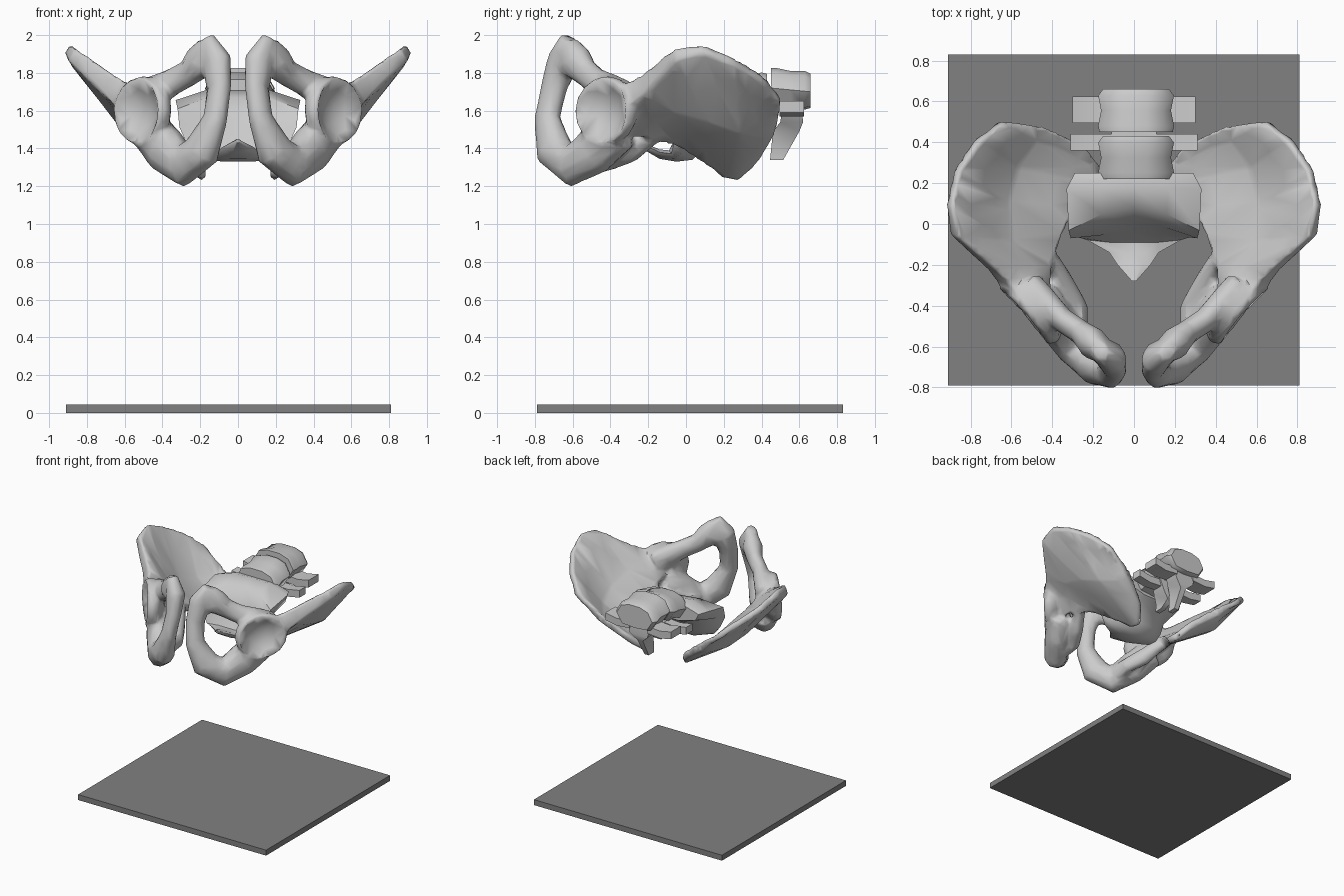
import bpy, bmesh, math
from mathutils import Vector, Matrix

if "Cube" in bpy.data.objects:
    bpy.data.objects.remove(bpy.data.objects["Cube"])


def loft(bm, rings):
    """Closed skin through a list of equally long point rings."""
    vs = [[bm.verts.new(p) for p in r] for r in rings]
    n = len(vs[0])
    for a, b in zip(vs, vs[1:]):
        for i in range(n):
            j = (i + 1) % n
            bm.faces.new((a[i], a[j], b[j], b[i]))
    bm.faces.new(vs[0][::-1])
    bm.faces.new(vs[-1])


def tube(bm, pts, sides=10, ref=Vector((0.8, -0.6, 0)), flat=1.0):
    """Bar through (x, y, z, radius) stations, flattened along ref."""
    P = [Vector(p[:3]) for p in pts]
    rings = []
    for i, p in enumerate(pts):
        t = (P[min(i + 1, len(P) - 1)] - P[max(i - 1, 0)]).normalized()
        u = t.cross(ref).normalized()
        v = t.cross(u) * flat
        rings.append([P[i] + p[3] * (u * math.cos(a) + v * math.sin(a))
                      for a in (2 * math.pi * k / sides for k in range(sides))])
    loft(bm, rings)


def finish(bm, name, smooth=True):
    bmesh.ops.recalc_face_normals(bm, faces=bm.faces[:])
    me = bpy.data.meshes.new(name)
    bm.to_mesh(me)
    bm.free()
    ob = bpy.data.objects.new(name, me)
    bpy.context.collection.objects.link(ob)
    if smooth:
        bpy.ops.object.select_all(action='DESELECT')
        ob.select_set(True)
        bpy.context.view_layer.objects.active = ob
        bpy.ops.object.shade_smooth_by_angle(angle=math.radians(50))
    return ob


# dark base plate
bm = bmesh.new()
bmesh.ops.create_cube(bm, size=1, matrix=Matrix.Translation((-0.05, 0.02, 0.0225))
                      @ Matrix.Diagonal((1.72, 1.62, 0.045, 1)))
plate = finish(bm, "base_plate", False)
dark = bpy.data.materials.new("dark_grey")
dark.diffuse_color = (0.22, 0.22, 0.22, 1)
dark.use_nodes = True
dark.node_tree.nodes["Principled BSDF"].inputs["Base Color"].default_value = dark.diffuse_color
plate.data.materials.append(dark)

# hip bone: flared wing, socket, pubic and sitting-bone ring
bm = bmesh.new()
wing = [  # inner edge, middle, outer crest, half thickness
    ((0.44, -0.32, 1.52), (0.53, -0.33, 1.62), (0.60, -0.34, 1.67), 0.075),
    ((0.43, -0.20, 1.50), (0.55, -0.21, 1.63), (0.69, -0.23, 1.74), 0.06),
    ((0.37, -0.05, 1.44), (0.62, -0.07, 1.62), (0.88, -0.06, 1.90), 0.04),
    ((0.29, 0.08, 1.35), (0.63, 0.12, 1.56), (0.905, 0.09, 1.93), 0.03),
    ((0.18, 0.20, 1.26), (0.58, 0.28, 1.50), (0.87, 0.26, 1.86), 0.028),
    ((0.17, 0.28, 1.25), (0.49, 0.41, 1.48), (0.77, 0.41, 1.77), 0.028),
    ((0.25, 0.38, 1.35), (0.46, 0.49, 1.52), (0.65, 0.50, 1.66), 0.028)]
up = Vector((-0.5, -0.15, 0.85))
loft(bm, [[Vector(p) + up * t for p in (a, b, c)] +
          [Vector(p) - up * t for p in (c, b, a)] for a, b, c, t in wing])
# upper bar
tube(bm, [(0.51, -0.30, 1.66, 0.09), (0.44, -0.38, 1.70, 0.09), (0.35, -0.47, 1.75, 0.075),
          (0.26, -0.53, 1.80, 0.075), (0.20, -0.585, 1.86, 0.10), (0.16, -0.62, 1.95, 0.06)],
     flat=0.8)
# front bar and sitting bone
tube(bm, [(0.17, -0.62, 1.98, 0.055), (0.115, -0.65, 1.86, 0.095), (0.10, -0.70, 1.72, 0.075),
          (0.12, -0.735, 1.56, 0.075), (0.19, -0.70, 1.39, 0.11), (0.29, -0.61, 1.31, 0.115),
          (0.38, -0.48, 1.39, 0.13), (0.47, -0.35, 1.50, 0.12)], flat=0.8)
# inner flange with spine
tube(bm, [(0.41, -0.17, 1.48, 0.055), (0.34, -0.30, 1.39, 0.07), (0.27, -0.41, 1.34, 0.06),
          (0.29, -0.55, 1.33, 0.08)], flat=0.8)
turn = Vector((0.75, -0.65, 0.05)).to_track_quat('Z', 'Y').to_matrix().to_4x4()
bmesh.ops.create_uvsphere(bm, u_segments=16, v_segments=10, radius=1,
                          matrix=Matrix.Translation((0.505, -0.42, 1.60)) @ turn
                          @ Matrix.Diagonal((0.205, 0.185, 0.10, 1)))
hip = finish(bm, "hip_bones")

bm = bmesh.new()
bmesh.ops.create_uvsphere(bm, u_segments=20, v_segments=12, radius=0.21,
                          matrix=Matrix.Translation((0.625, -0.525, 1.60)))
cutter = finish(bm, "socket_cutter")
cutter.hide_render = True
cutter.hide_viewport = True

m = hip.modifiers.new("fuse", 'REMESH')
m.mode, m.voxel_size, m.use_smooth_shade = 'VOXEL', 0.016, True
m = hip.modifiers.new("socket", 'BOOLEAN')
m.operation, m.object = 'DIFFERENCE', cutter
m = hip.modifiers.new("soften", 'SMOOTH')
m.factor, m.iterations = 0.5, 4
m = hip.modifiers.new("low_poly", 'DECIMATE')
m.ratio = 0.08
hip.modifiers.new("other_side", 'MIRROR')

# sacrum: side wings swept forward, hollow front, curving into the tailbone
bm = bmesh.new()
rings = []
for y, z, w, t, lean, sweep in [
        (0.25, 1.62, 0.29, 0.07, 0.0, 0.0), (0.20, 1.62, 0.33, 0.09, 0.02, 0.02),
        (0.11, 1.57, 0.32, 0.10, 0.03, 0.13), (0.06, 1.48, 0.31, 0.08, 0.05, 0.11),
        (0.00, 1.40, 0.27, 0.06, 0.04, 0.05), (-0.07, 1.36, 0.23, 0.03, 0.02, 0.0),
        (-0.14, 1.37, 0.12, 0.025, 0.0, 0.0), (-0.20, 1.40, 0.08, 0.02, 0.0, 0.0),
        (-0.28, 1.44, 0.01, 0.01, 0.0, 0.0)]:
    rings.append([(sx * w, y - lean * sz - sweep * sx * sx, z + sz * t) for sx, sz in
                  [(-1, 0.4), (-0.5, 1), (0, 1), (0.5, 1), (1, 0.4), (0.9, -0.4),
                   (0.35, -1), (-0.35, -1), (-0.9, -0.4)]])
loft(bm, rings)
finish(bm, "sacrum")

# lumbar vertebrae with side processes; the rear one shows its spine
for k, (y0, y1, zc, ys, reach, tilt) in enumerate([(0.22, 0.43, 1.68, 0.40, 0.31, 0.04),
                                                   (0.45, 0.66, 1.71, 0.56, 0.30, -0.02)]):
    bm = bmesh.new()
    L = y1 - y0
    body = []
    for f, s in [(0, 1), (0.15, 1.03), (0.5, 0.95), (0.85, 1.03), (1, 0.9)]:
        body.append([(0.01 + 0.18 * s * cx, y0 + f * L, zc + (f - 0.5) * tilt + 0.105 * s * cz)
                     for cx, cz in
                     [(-1, 0), (-0.75, 0.75), (-0.3, 1), (0.3, 1), (0.75, 0.75),
                      (1, 0), (0.7, -0.8), (0, -0.9), (-0.7, -0.8)]])
    loft(bm, body)
    for s in (-1, 1):
        hw = 0.04 if k == 0 else 0.065
        loft(bm, [[(s * x, ys + a * hw, z + b * 0.03) for a, b in
                   [(-1, -1), (1, -1), (1, 1), (-1, 1)]]
                  for x, z in [(0.08, zc - 0.10), (0.2, zc - 0.11), (reach, zc - 0.09)]])
    low = 0.37 if k else 0.27
    loft(bm, [[(a * w, ys + dy + b * d, z) for a, b in
               [(-1, -1), (1, -1), (1, 1), (-1, 1)]]
              for w, dy, d, z in [(0.11, 0, 0.05, zc - 0.07), (0.08, 0, 0.06, zc - 0.17),
                                  (0.025, -0.03, 0.07, zc - 0.22),
                                  (0.02, -0.08, 0.035, zc - low)]])
    finish(bm, "vertebra_%d" % (k + 1))
